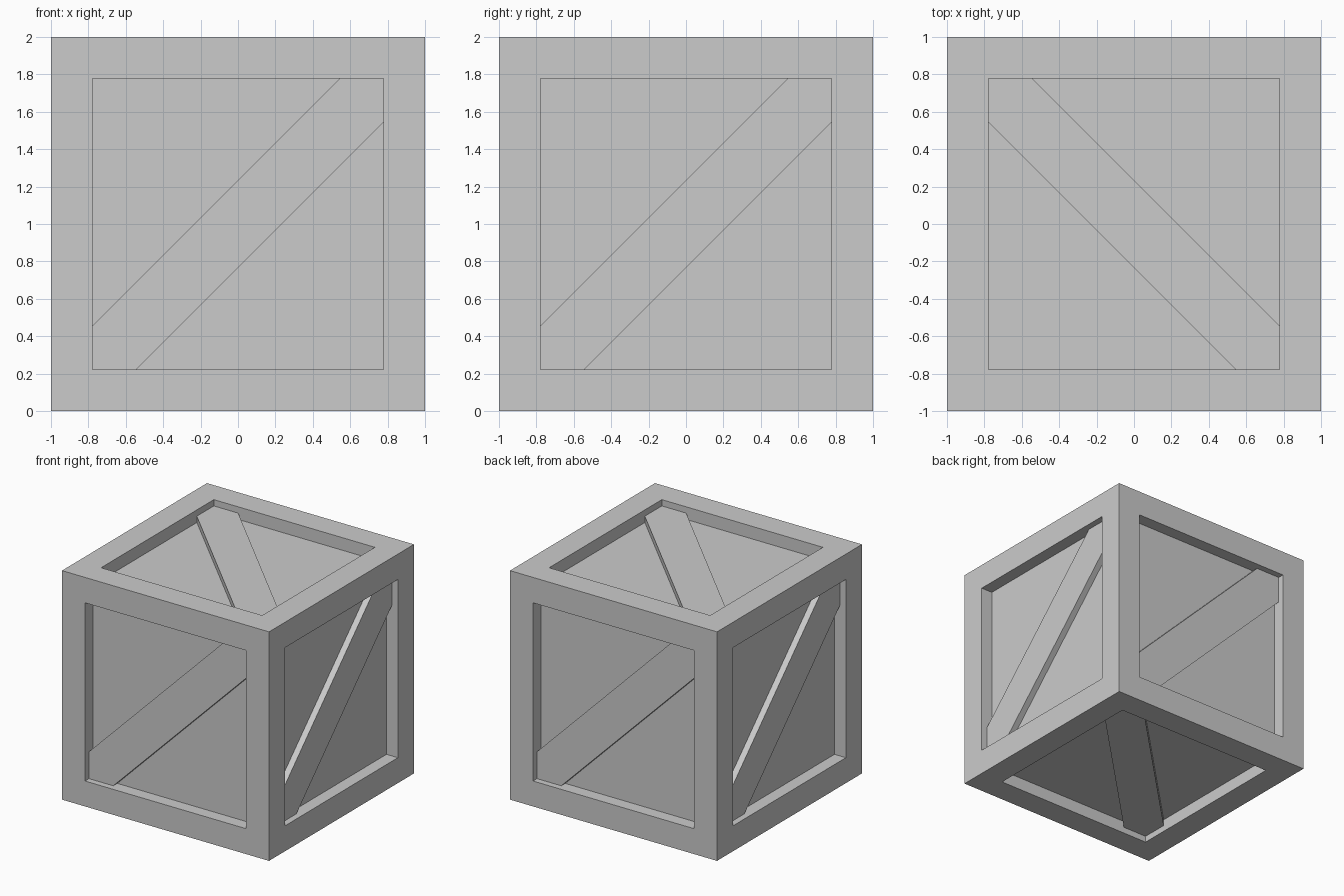
import bpy, bmesh
from math import radians
from mathutils import Matrix, Vector

if "Cube" in bpy.data.objects:
    bpy.data.objects.remove(bpy.data.objects["Cube"])

FRAME = 0.222   # border width
RECESS = 0.11   # panel depth
BRACE = 0.055   # depth of brace face below the frame
HALF = 0.235    # brace half width, measured along an axis


def finish(bm, name):
    bmesh.ops.recalc_face_normals(bm, faces=bm.faces)
    mesh = bpy.data.meshes.new(name)
    bm.to_mesh(mesh)
    bm.free()
    obj = bpy.data.objects.new(name, mesh)
    bpy.context.collection.objects.link(obj)
    return obj


# Crate body: cube with a recessed panel in every face
bm = bmesh.new()
bmesh.ops.create_cube(bm, size=2)
panels = bm.faces[:]
bmesh.ops.inset_individual(bm, faces=panels, thickness=FRAME, use_even_offset=True)
bm.normal_update()
for f in panels:
    # extrude each panel straight inward
    n = f.normal.copy()
    new = bmesh.ops.extrude_discrete_faces(bm, faces=[f])["faces"][0]
    bmesh.ops.translate(bm, verts=new.verts[:], vec=-n * RECESS)
finish(bm, "crate_body").location.z = 1


# Diagonal brace, built for the front face, ends tucked into the frame
def brace(name, rotation):
    a, c = 1 - FRAME + 0.01, HALF
    outline = [(-a, -a), (-a + c, -a), (a, a - c), (a, a), (a - c, a), (-a, c - a)]
    bm = bmesh.new()
    face = bm.faces.new([bm.verts.new((x, BRACE - 1, z)) for x, z in outline])
    ext = bmesh.ops.extrude_face_region(bm, geom=[face], use_keep_orig=True)["geom"]
    bmesh.ops.translate(bm, verts=[v for v in ext if isinstance(v, bmesh.types.BMVert)],
                        vec=Vector((0, RECESS - BRACE + 0.01, 0)))
    bm.transform(Matrix.Translation((0, 0, 1)) @ rotation)
    finish(bm, name)


for i, side in enumerate(("front", "right", "back", "left")):
    brace(side + "_brace", Matrix.Rotation(radians(90 * i), 4, 'Z'))
twist = Matrix.Rotation(radians(90), 4, 'Y')
brace("top_brace", Matrix.Rotation(radians(-90), 4, 'X') @ twist)
brace("bottom_brace", Matrix.Rotation(radians(90), 4, 'X') @ twist)
